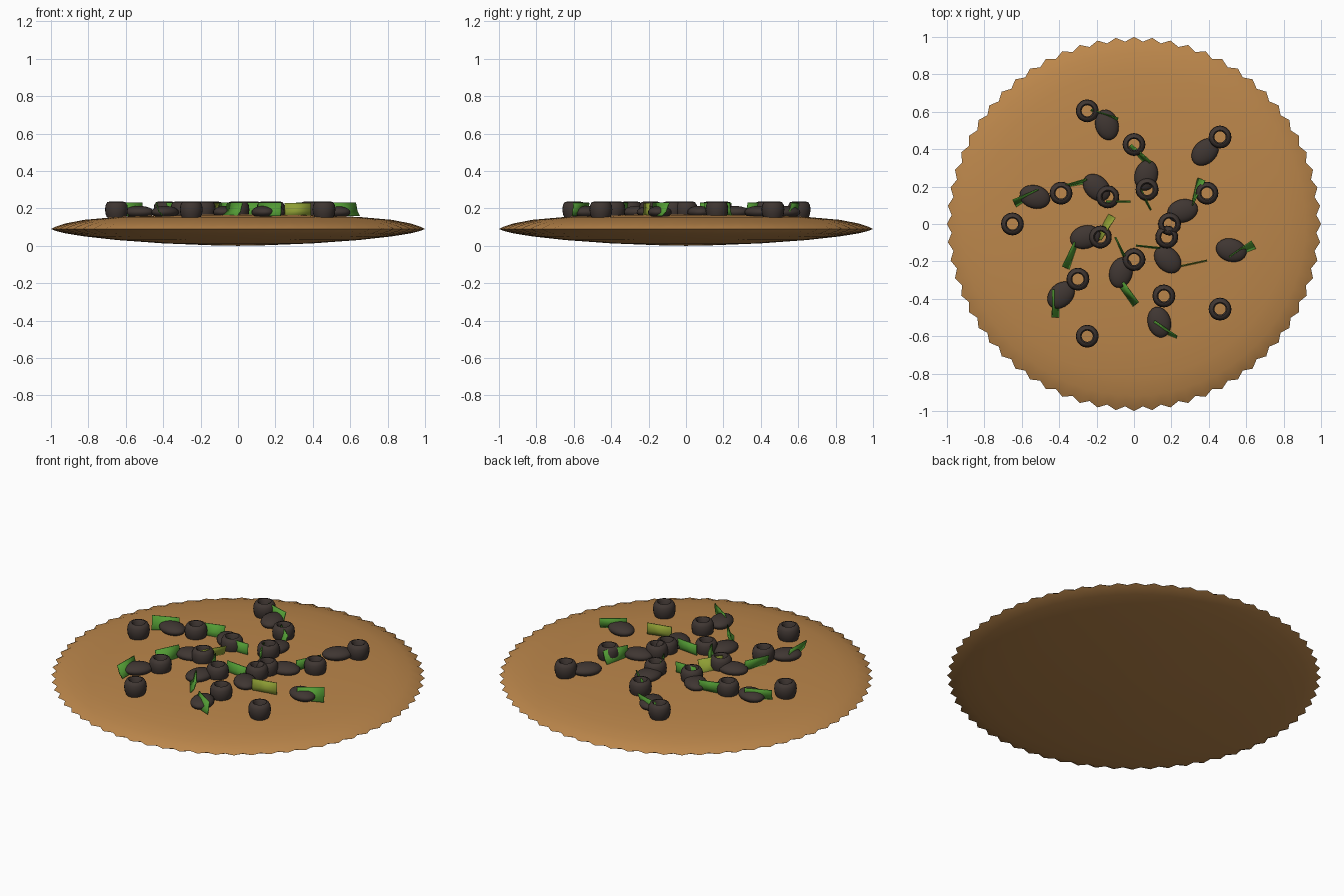
import bpy, bmesh, math
from mathutils import Vector

cube = bpy.data.objects.get("Cube")
if cube:
    bpy.data.objects.remove(cube, do_unlink=True)


def material(name, rgb):
    m = bpy.data.materials.new(name)
    m.use_nodes = True
    m.diffuse_color = (*rgb, 1)
    m.node_tree.nodes["Principled BSDF"].inputs["Base Color"].default_value = (*rgb, 1)
    return m


CRUST = material("baked crust", (0.5, 0.24, 0.07))
OLIVE = material("black olive", (0.05, 0.037, 0.032))
GREEN = material("green pepper", (0.085, 0.33, 0.035))
LIME = material("lime pepper", (0.27, 0.34, 0.035))


def finish(name, bm, mat, angle=50):
    bmesh.ops.recalc_face_normals(bm, faces=bm.faces)
    mesh = bpy.data.meshes.new(name)
    bm.to_mesh(mesh)
    bm.free()
    mesh.materials.append(mat)
    obj = bpy.data.objects.new(name, mesh)
    bpy.context.collection.objects.link(obj)
    bpy.ops.object.select_all(action="DESELECT")
    obj.select_set(True)
    bpy.context.view_layer.objects.active = obj
    bpy.ops.object.shade_smooth_by_angle(angle=math.radians(angle))
    return obj


def bridge(bm, a, b):
    for i in range(len(a)):
        j = (i + 1) % len(a)
        bm.faces.new((a[i], a[j], b[j], b[i]))


def ring(bm, radius, z, count, notch=0.0):
    verts = []
    for i in range(count):
        t = math.tau * i / count
        r = radius - notch * (i % 2)
        verts.append(bm.verts.new((r * math.cos(t), r * math.sin(t), z)))
    return verts


# Domed dough disc with a crimped rim: radius, height, notch depth
TEETH = 64
PROFILE = [(0.15, 0.003, 0), (0.4, 0.013, 0), (0.65, 0.031, 0), (0.82, 0.05, 0),
           (0.92, 0.066, 0.006), (0.97, 0.078, 0.016), (1, 0.09, 0.024), (0.97, 0.104, 0.016),
           (0.92, 0.12, 0.006), (0.82, 0.139, 0), (0.65, 0.154, 0), (0.4, 0.164, 0), (0.15, 0.168, 0)]
bm = bmesh.new()
loops = [ring(bm, r, z, TEETH * 2, n) for r, z, n in PROFILE]
for a, b in zip(loops, loops[1:]):
    bridge(bm, a, b)
for loop, z in ((loops[0], 0), (loops[-1], 0.169)):
    tip = bm.verts.new((0, 0, z))
    for i in range(len(loop)):
        bm.faces.new((loop[i], loop[(i + 1) % len(loop)], tip))
finish("dough_base", bm, CRUST, 70)

# Pitted olives: barrel shapes with a hole
RINGS = [(-.25, .605), (0, .425), (.46, .465), (-.39, .165), (-.14, .145), (.07, .185),
         (.39, .165), (-.65, 0), (.19, 0), (.175, -.07), (-.18, -.07), (0, -.19),
         (-.3, -.295), (.16, -.385), (.46, -.455), (-.25, -.6)]
SECTION = [(.03, .15), (.05, .15), (.058, .17), (.061, .194), (.058, .217),
           (.049, .233), (.037, .236), (.03, .229)]
for x, y in RINGS:
    bm = bmesh.new()
    loops = [ring(bm, r, z, 20) for r, z in SECTION]
    for a, b in zip(loops, loops[1:] + loops[:1]):
        bridge(bm, a, b)
    finish("olive_ring", bm, OLIVE).location = (x, y, 0)

# Flattened olives pointing away from the centre
FLATS = [(-.145, .53), (.38, .385), (-.53, .145), (-.2, .195), (.065, .26), (.26, .07),
         (-.26, -.07), (.18, -.19), (.52, -.14), (-.07, -.26), (-.39, -.38), (.135, -.525)]
for x, y in FLATS:
    bm = bmesh.new()
    bmesh.ops.create_uvsphere(bm, u_segments=20, v_segments=12, radius=1)
    obj = finish("flat_olive", bm, OLIVE)
    obj.scale = (0.083, 0.062, 0.033)
    obj.location = (x, y, 0.18)
    obj.rotation_euler.z = math.atan2(y, x)

# Pepper strips: start, end and lean at each end
STRIPS = [(-.23, .61, -.09, .55, .005, .035), (-.02, .42, .08, .32, .015, .035),
          (-.64, .11, -.51, .18, .04, .012), (-.38, .2, -.25, .23, .01, .025),
          (-.15, .12, -.02, .12, .004, .004), (.03, .19, .09, .075, .012, .004),
          (.36, .24, .31, .1, .04, .006), (-.365, -.235, -.31, -.1, .038, .02),
          (-.1, -.07, -.05, -.18, .004, .012), (.01, -.115, .14, -.13, .004, .008),
          (-.07, -.32, .01, -.43, .035, .035), (-.42, -.5, -.42, -.35, .035, .03),
          (.1, -.535, .23, -.605, .04, .01), (.51, -.18, .64, -.11, .01, .045),
          (-.12, .045, -.19, -.08, .045, .03), (.25, -.225, .39, -.195, .004, .004)]
for k, (x0, y0, x1, y1, w0, w1) in enumerate(STRIPS):
    along = Vector((x1 - x0, y1 - y0, 0))
    side = Vector((-along.y, along.x, 0)).normalized()
    bm = bmesh.new()
    rows = []
    for base, w in ((Vector((x0, y0, 0)), w0), (Vector((x1, y1, 0)), w1)):
        rows.append([bm.verts.new(base + side * w * s + Vector((0, 0, z)))
                     for s, z in ((-.5, .16), (.1, .185), (.5, .23))])
    for i in range(2):
        bm.faces.new((rows[0][i], rows[1][i], rows[1][i + 1], rows[0][i + 1]))
    obj = finish("pepper_strip", bm, LIME if k >= 14 else GREEN, 20)
    mod = obj.modifiers.new("thickness", "SOLIDIFY")
    mod.thickness = 0.006
    mod.offset = 0
